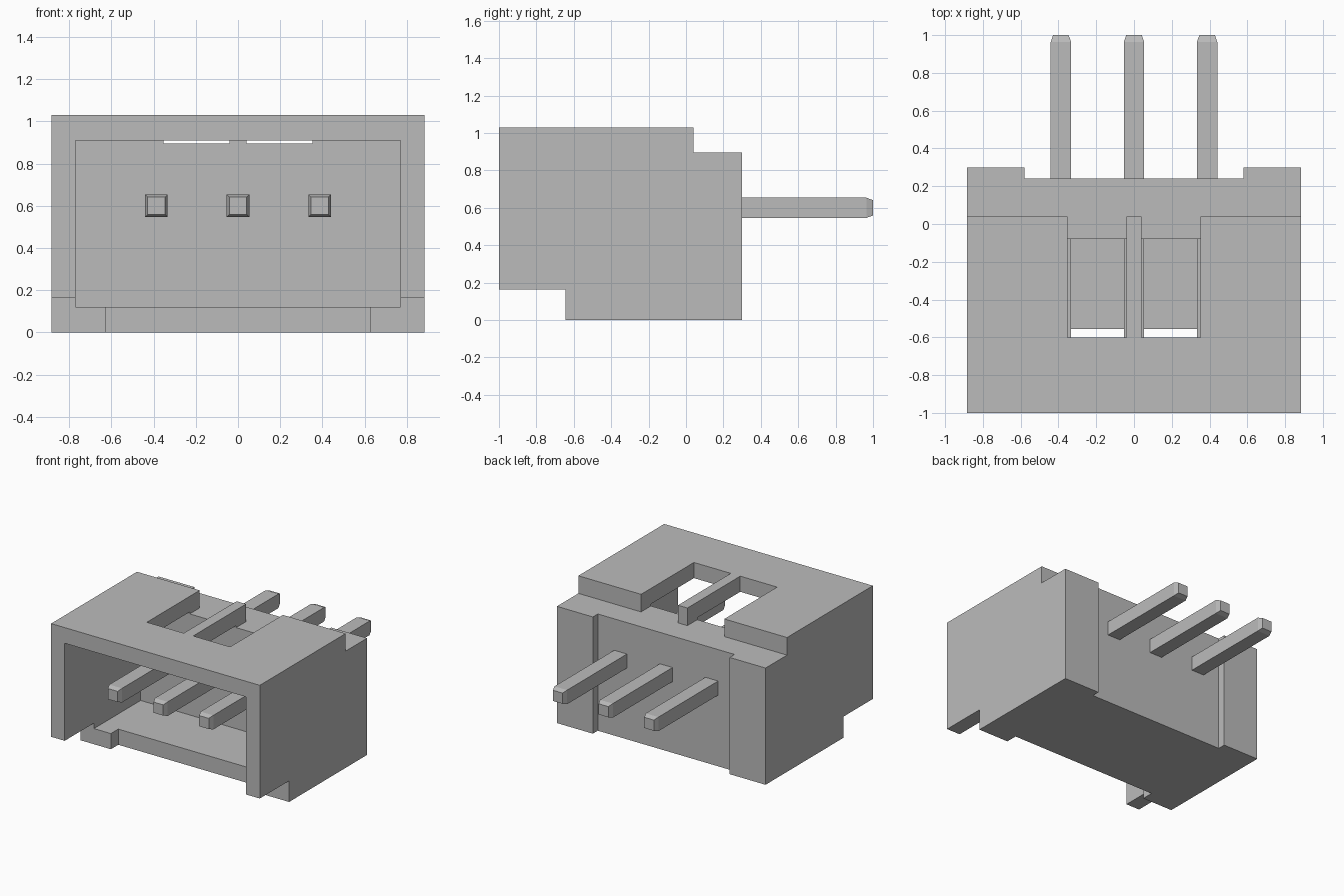
import bpy
import bmesh

cube = bpy.data.objects.get("Cube")
if cube:
    bpy.data.objects.remove(cube, do_unlink=True)

# Single grey material
GREY = (0.5, 0.5, 0.5, 1.0)
grey = bpy.data.materials.new("plain grey")
grey.use_nodes = True
grey.diffuse_color = GREY
grey.node_tree.nodes["Principled BSDF"].inputs["Base Color"].default_value = GREY


def box(name, x, y, z):
    """Box from (min, max) ranges on each axis."""
    bm = bmesh.new()
    bmesh.ops.create_cube(bm, size=1)
    for v in bm.verts:
        v.co = [r[0] if c < 0 else r[1] for c, r in zip(v.co, (x, y, z))]
    mesh = bpy.data.meshes.new(name)
    bm.to_mesh(mesh)
    bm.free()
    mesh.materials.append(grey)
    obj = bpy.data.objects.new(name, mesh)
    bpy.context.collection.objects.link(obj)
    return obj


def cut(target, x, y, z):
    """Subtract a box from the target and discard the cutter."""
    cutter = box("cutter", x, y, z)
    cutter.hide_render = True
    mod = target.modifiers.new("cut", 'BOOLEAN')
    mod.operation = 'DIFFERENCE'
    mod.solver = 'EXACT'
    mod.object = cutter
    bpy.context.view_layer.objects.active = target
    bpy.ops.object.modifier_apply(modifier=mod.name)
    bpy.data.objects.remove(cutter, do_unlink=True)


# Housing block, then its openings
housing = box("housing", (-0.885, 0.885), (-1, 0.3), (0, 1.03))
cut(housing, (-0.77, 0.77), (-1.1, -0.08), (0.12, 0.91))     # socket cavity
cut(housing, (-1, 1), (-1.1, -0.645), (-0.1, 0.162))         # lower front step
cut(housing, (-0.627, 0.627), (-1.1, -0.555), (-0.1, 0.2))   # floor notch
cut(housing, (-1, 1), (0.04, 0.4), (0.895, 1.1))             # rear top step
cut(housing, (-0.58, 0.58), (0.24, 0.4), (-0.1, 1.1))        # rear recess
for x in ((-0.353, -0.04), (0.04, 0.353)):                   # roof slots
    cut(housing, x, (-0.6, 0.1), (0.895, 1.1))


def pin(name, cx, cz=0.6, y0=-0.965, y1=1.0, r=0.054, tip=0.041, taper=0.036):
    """Square pin with tapered ends."""
    bm = bmesh.new()
    rings = []
    for y, h in ((y0, tip), (y0 + taper, r), (y1 - taper, r), (y1, tip)):
        rings.append([bm.verts.new((cx + sx * h, y, cz + sz * h))
                      for sx, sz in ((-1, -1), (1, -1), (1, 1), (-1, 1))])
    for a, b in zip(rings, rings[1:]):
        for i in range(4):
            j = (i + 1) % 4
            bm.faces.new((a[i], a[j], b[j], b[i]))
    bm.faces.new(rings[0])
    bm.faces.new(rings[-1])
    bmesh.ops.recalc_face_normals(bm, faces=bm.faces)
    mesh = bpy.data.meshes.new(name)
    bm.to_mesh(mesh)
    bm.free()
    mesh.materials.append(grey)
    bpy.context.collection.objects.link(bpy.data.objects.new(name, mesh))


# Contact pins
for side, x in (("right", -0.387), ("middle", 0.0), ("left", 0.387)):
    pin(side + "_pin", x)
